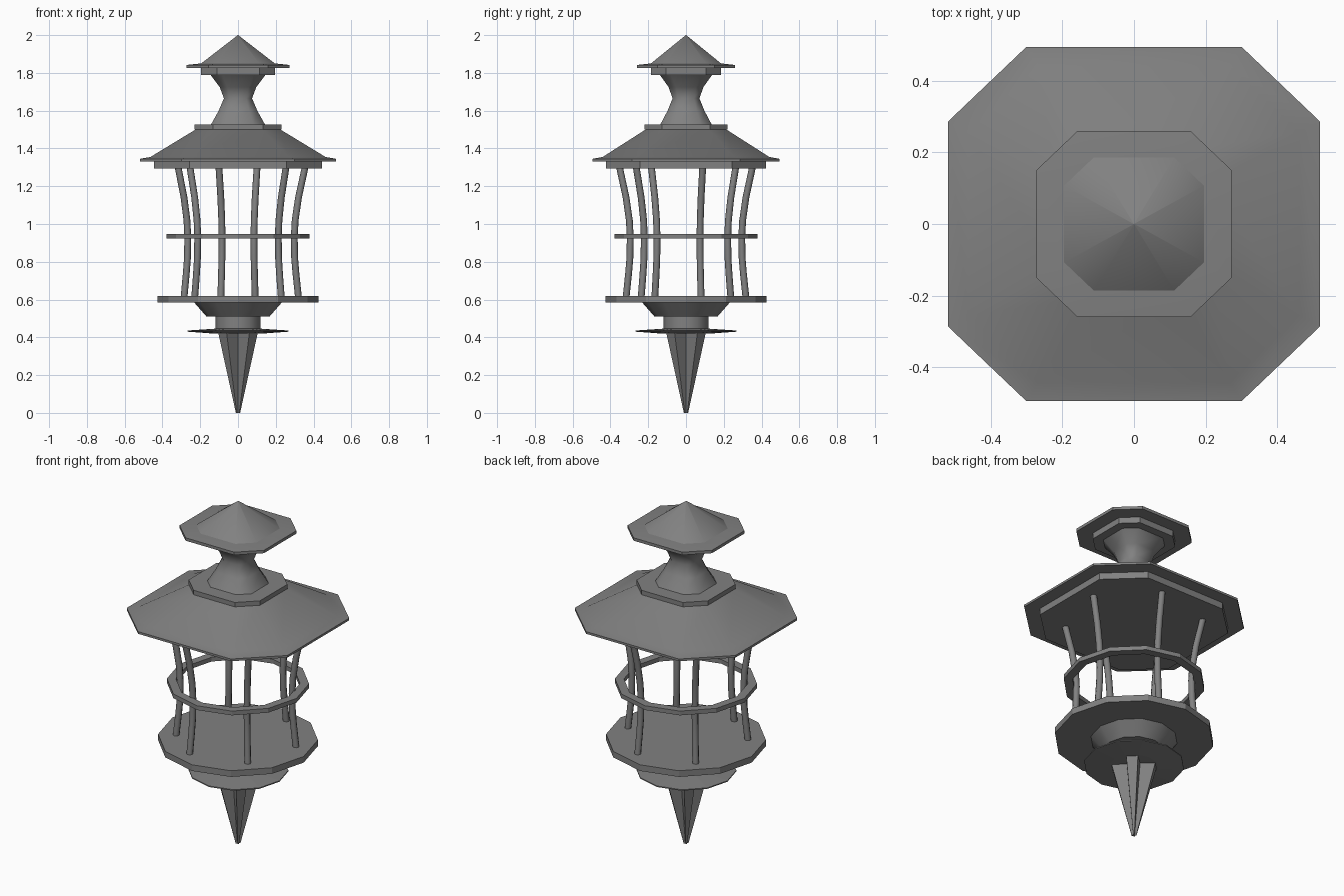
import bpy, bmesh
from math import radians, cos, sin

cube = bpy.data.objects.get("Cube")
if cube:
    bpy.data.objects.remove(cube, do_unlink=True)

# Single cast metal colour
GREY = (0.22, 0.22, 0.22, 1)
metal = bpy.data.materials.new("grey_metal")
metal.use_nodes = True
metal.diffuse_color = GREY
metal.node_tree.nodes["Principled BSDF"].inputs["Base Color"].default_value = GREY

TWELVE = [(a, 1) for a in range(0, 360, 30)]
# Eight-sided outline: twelve sides with the axis corners left out
CUT = [(a, 1) for a in range(0, 360, 30) if a % 90]
# Cross with four flat fins: axis corners pulled inward
FINNED = [(a, 1 if a % 90 else 0.42) for a in range(0, 360, 30)]


def finish(bm, name, smooth):
    bmesh.ops.recalc_face_normals(bm, faces=bm.faces)
    mesh = bpy.data.meshes.new(name)
    bm.to_mesh(mesh)
    bm.free()
    mesh.materials.append(metal)
    obj = bpy.data.objects.new(name, mesh)
    bpy.context.collection.objects.link(obj)
    if smooth:
        bpy.ops.object.select_all(action='DESELECT')
        obj.select_set(True)
        bpy.context.view_layer.objects.active = obj
        bpy.ops.object.shade_smooth_by_angle(angle=radians(smooth))
    return obj


def stack(name, outline, profile, smooth=0, depth=1.0, closed=False):
    """Sweep an outline through (radius, z) steps; closed makes a hoop."""
    bm = bmesh.new()
    rings = []
    for r, z in profile:
        rings.append([bm.verts.new((r * k * cos(radians(a)),
                                    r * k * depth * sin(radians(a)), z))
                      for a, k in outline])
    n = len(outline)
    pairs = list(zip(rings, rings[1:]))
    if closed:
        pairs.append((rings[-1], rings[0]))
    else:
        bm.faces.new(rings[0])
        bm.faces.new(rings[-1])
    for low, high in pairs:
        for i in range(n):
            j = (i + 1) % n
            bm.faces.new((low[i], low[j], high[j], high[i]))
    bmesh.ops.remove_doubles(bm, verts=bm.verts, dist=0.0001)
    return finish(bm, name, smooth)


# Ground spike and its flange
stack("ground_spike", FINNED, [(0.013, 0), (0.121, 0.425)])
stack("spike_flange", TWELVE,
      [(0.13, 0.42), (0.268, 0.43), (0.268, 0.436), (0.12, 0.446)])
stack("stem", TWELVE, [(0.12, 0.44), (0.12, 0.515)], 35)

# Lantern floor
stack("floor_bowl", TWELVE, [(0.167, 0.51), (0.237, 0.59)], 35)
stack("floor_plate", TWELVE, [(0.425, 0.584), (0.425, 0.62)])
stack("middle_hoop", TWELVE,
      [(0.378, 0.922), (0.378, 0.947), (0.33, 0.947), (0.33, 0.922)], closed=True)

# Curved cage bars
BAR = [(0.33, 0.61), (0.316, 0.74), (0.309, 0.82), (0.307, 0.93),
       (0.312, 1.02), (0.33, 1.14), (0.366, 1.30)]
for number, angle in enumerate((14, 74, 134, 210, 254, 314)):
    bm = bmesh.new()
    rings = []
    for r, z in BAR:
        ca, sa = cos(radians(angle)), sin(radians(angle))
        rings.append([bm.verts.new((r * ca + 0.018 * cos(radians(t)),
                                    r * sa + 0.018 * sin(radians(t)), z))
                      for t in range(0, 360, 45)])
    for low, high in zip(rings, rings[1:]):
        for i in range(8):
            j = (i + 1) % 8
            bm.faces.new((low[i], low[j], high[j], high[i]))
    bm.faces.new(rings[0])
    bm.faces.new(rings[-1])
    finish(bm, f"cage_bar_{number + 1}", 50)

# Roof
DEPTH = 0.952
stack("roof_band", CUT, [(0.513, 1.294), (0.513, 1.335)], depth=DEPTH)
stack("roof", CUT,
      [(0.60, 1.332), (0.60, 1.345), (0.535, 1.355), (0.25, 1.505)], 38, DEPTH)
stack("roof_collar", CUT, [(0.266, 1.50), (0.266, 1.526)], depth=DEPTH)

# Waisted neck
stack("neck", CUT,
      [(0.168, 1.522), (0.118, 1.60), (0.086, 1.665), (0.112, 1.725), (0.168, 1.79)],
      50, DEPTH)

# Pointed cap
stack("cap_band", CUT, [(0.225, 1.79), (0.225, 1.825)], depth=DEPTH)
stack("cap", CUT,
      [(0.315, 1.825), (0.315, 1.842), (0.228, 1.85)], 38, DEPTH)
stack("cap_point", CUT, [(0.228, 1.848), (0.001, 2.0)], 50, DEPTH)
